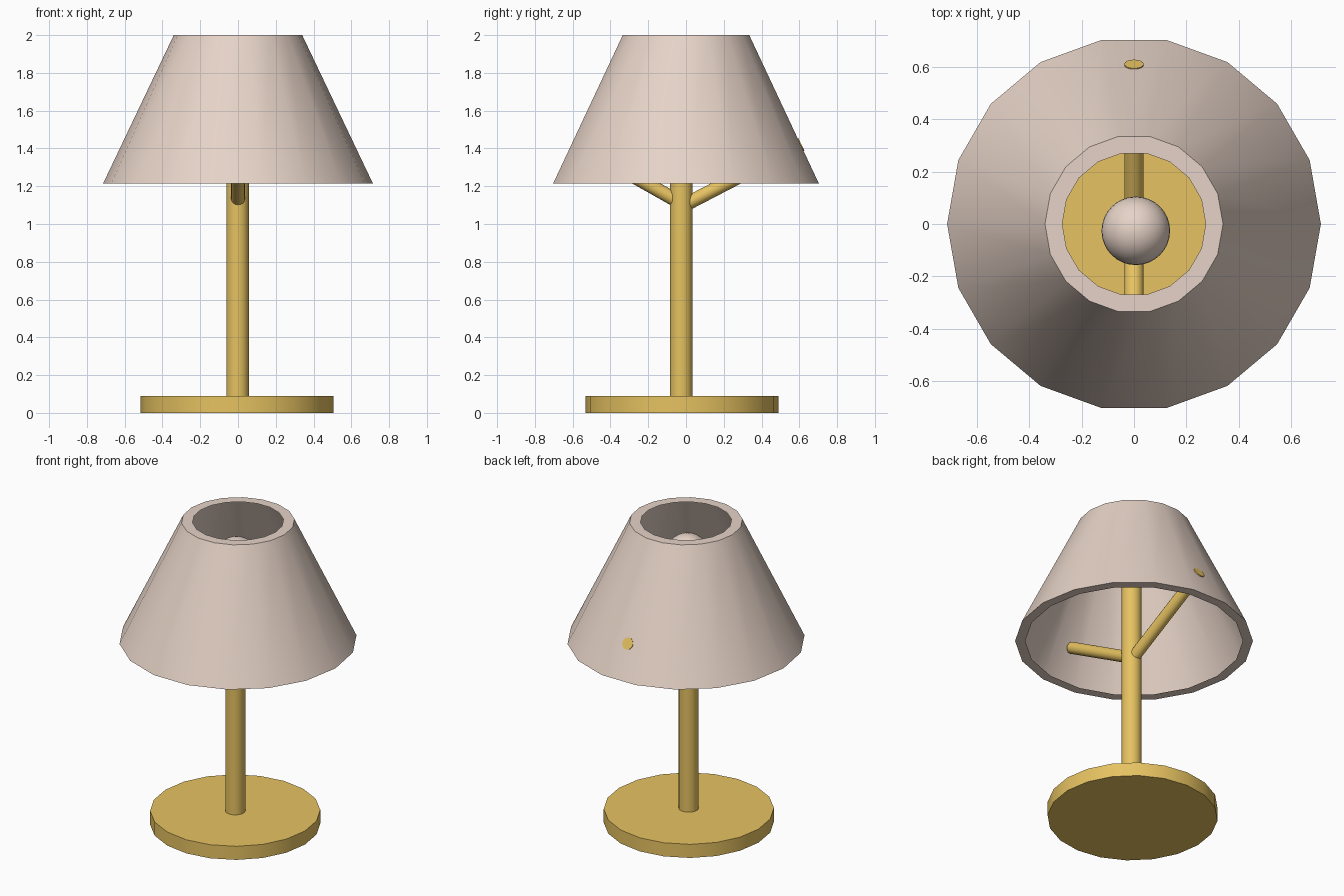
import bpy, bmesh, math
from mathutils import Vector

if "Cube" in bpy.data.objects:
    bpy.data.objects.remove(bpy.data.objects["Cube"])


def material(name, rgb):
    m = bpy.data.materials.new(name)
    m.diffuse_color = (*rgb, 1)
    m.use_nodes = True
    m.node_tree.nodes["Principled BSDF"].inputs["Base Color"].default_value = m.diffuse_color
    return m


brass = material("brass", (0.79, 0.54, 0.12))
fabric = material("pale fabric", (0.79, 0.65, 0.57))


def finish(bm, name, mat):
    me = bpy.data.meshes.new(name)
    bm.to_mesh(me)
    bm.free()
    me.materials.append(mat)
    ob = bpy.data.objects.new(name, me)
    bpy.context.collection.objects.link(ob)
    bpy.ops.object.select_all(action='DESELECT')
    ob.select_set(True)
    bpy.context.view_layer.objects.active = ob
    bpy.ops.object.shade_smooth_by_angle(angle=math.radians(35))
    return ob


def rod(name, start, end, radius, sides, mat):
    """Capped cylinder between two points."""
    a, b = Vector(start), Vector(end)
    bm = bmesh.new()
    bmesh.ops.create_cone(bm, cap_ends=True, segments=sides, radius1=radius,
                          radius2=radius, depth=(b - a).length)
    ob = finish(bm, name, mat)
    ob.rotation_mode = 'QUATERNION'
    ob.rotation_quaternion = Vector((0, 0, 1)).rotation_difference(b - a)
    ob.location = (a + b) / 2
    return ob


# Base disc and stem, slightly off the shade axis
CY = -0.021
rod("base", (-0.006, CY, 0), (-0.006, CY, 0.09), 0.511, 20, brass)
rod("stem", (-0.002, -0.025, 0.08), (-0.002, -0.025, 1.68), 0.060, 18, brass)

# Two slanted arms holding the shade; the back one pokes through it
rod("back_arm", (0, CY, 1.094), (0, 0.611, 1.422), 0.037, 16, brass)
rod("front_arm", (0, CY, 1.108), (0, -0.58, 1.424), 0.037, 16, brass)

# 18-sided shade: a single sloping wall with flat inward rims at both ends
SIDES = 18
profile = [(0.653, 1.215), (0.714, 1.215), (0.34, 2.0), (0.274, 2.0)]
bm = bmesh.new()
rings = []
for i in range(SIDES):
    t = 2 * math.pi * i / SIDES
    rings.append([bm.verts.new((r * math.cos(t), r * math.sin(t), z))
                  for r, z in profile])
for i in range(SIDES):
    p, q = rings[i], rings[(i + 1) % SIDES]
    for k in range(3):
        bm.faces.new((p[k], q[k], q[k + 1], p[k + 1]))
finish(bm, "shade", fabric)

# Bulb on top of the stem
bm = bmesh.new()
bmesh.ops.create_uvsphere(bm, u_segments=32, v_segments=16, radius=0.131)
bulb = finish(bm, "bulb", fabric)
bulb.location = (0.007, -0.026, 1.768)
